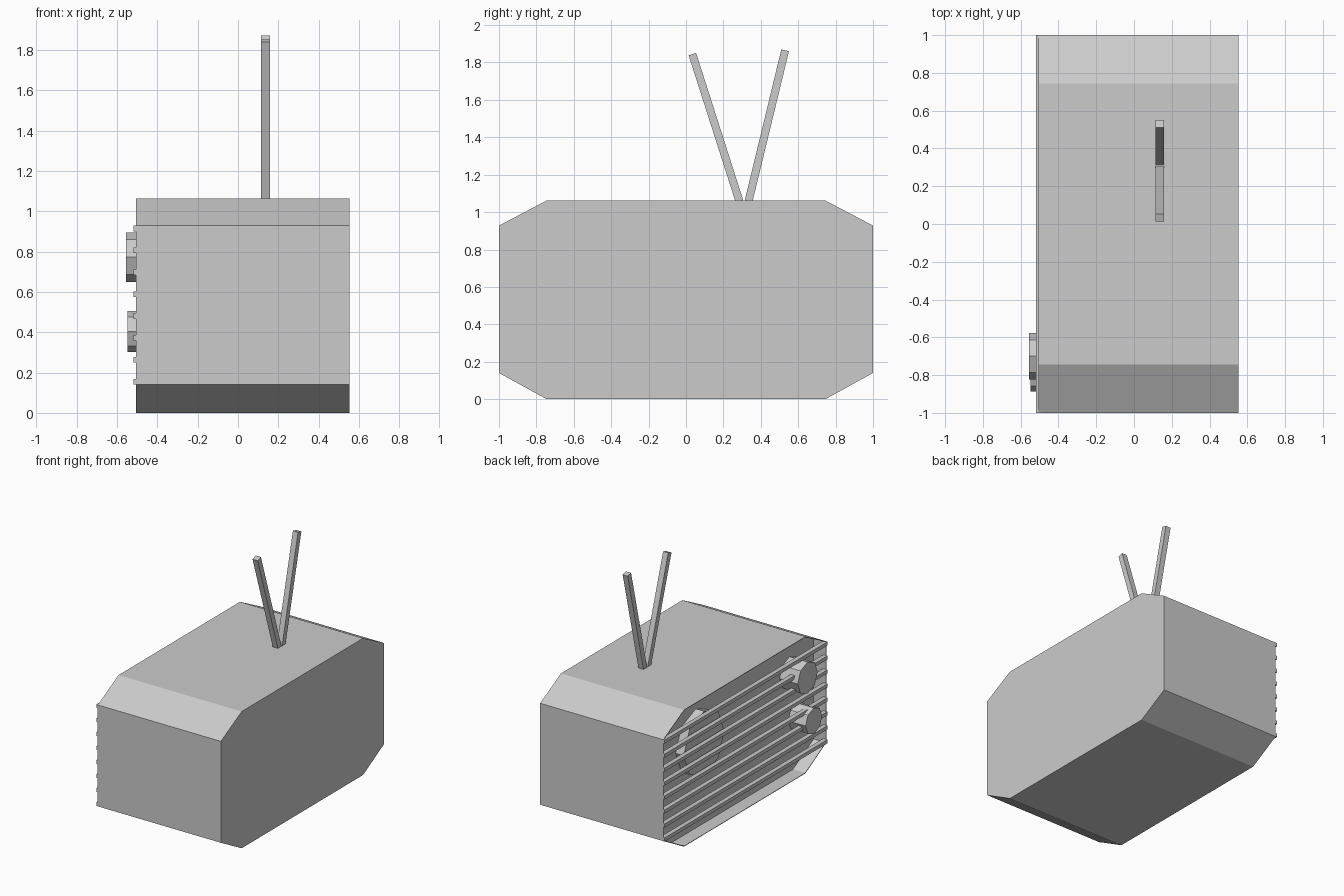
import bpy, bmesh, math
from mathutils import Vector, Matrix

if "Cube" in bpy.data.objects:
    bpy.data.objects.remove(bpy.data.objects["Cube"])

X_FRONT, X_BACK, X_PANEL = -0.505, 0.553, -0.40


def finish(bm, name):
    bmesh.ops.recalc_face_normals(bm, faces=bm.faces)
    me = bpy.data.meshes.new(name)
    bm.to_mesh(me)
    bm.free()
    ob = bpy.data.objects.new(name, me)
    bpy.context.collection.objects.link(ob)
    return ob


def box(name, centre, size, rot=Matrix()):
    bm = bmesh.new()
    m = Matrix.Translation(centre) @ rot @ Matrix.Diagonal((*size, 1))
    bmesh.ops.create_cube(bm, size=1, matrix=m)
    return finish(bm, name)


def disc(name, x0, x1, y, z, r0, r1, sides=8):
    # cylinder along x, with a corner pointing up; r0 at x0, r1 at x1
    bm = bmesh.new()
    m = Matrix.Translation(((x0 + x1) / 2, y, z)) @ Matrix.Rotation(math.pi / 2, 4, 'Y')
    bmesh.ops.create_cone(bm, cap_ends=True, segments=sides, radius1=r0, radius2=r1,
                          depth=abs(x1 - x0), matrix=m)
    return finish(bm, name)


# Eight-sided case with a recessed grille face
half = [(0.745, 0.0), (1.0, 0.14), (1.0, 0.928), (0.745, 1.062)]
profile = half + [(-y, z) for y, z in reversed(half)]
bm = bmesh.new()
rings = [[bm.verts.new((x, y, z)) for y, z in profile] for x in (X_BACK, X_FRONT)]
# the recess walls sit just inside the outer shell
rings += [[bm.verts.new((x, y * 0.995, 0.531 + (z - 0.531) * 0.992)) for y, z in profile]
          for x in (X_FRONT, X_PANEL)]
n = len(profile)
for a, b in zip(rings, rings[1:]):
    for i in range(n):
        j = (i + 1) % n
        bm.faces.new((a[i], a[j], b[j], b[i]))
bm.faces.new(rings[0])
bm.faces.new(rings[-1])
finish(bm, "case")

# Grille slats
for i in range(8):
    z = 0.155 + i * 0.1085
    box(f"grille_slat_{i + 1}", (-0.5, 0, z), (0.035, 2.0, 0.028))

# Speaker behind the slats
disc("speaker", -0.47, X_PANEL, 0.45, 0.68, 0.25, 0.25)

# Knobs
disc("large_knob", -0.555, X_PANEL, -0.70, 0.772, 0.123, 0.123)
disc("small_knob", -0.549, X_PANEL, -0.785, 0.403, 0.102, 0.102)

# Antenna pair
for side, base, tip in (("left", (0.285, 1.06), (0.034, 1.845)),
                        ("right", (0.335, 1.06), (0.53, 1.865))):
    a, b = Vector((0.137, *base)), Vector((0.137, *tip))
    d = b - a
    a -= d.normalized() * 0.05
    rot = Matrix.Rotation(-math.atan2(d.y, d.z), 4, 'X')
    box(f"antenna_{side}", (a + b) / 2, (0.044, 0.042, (b - a).length), rot)
